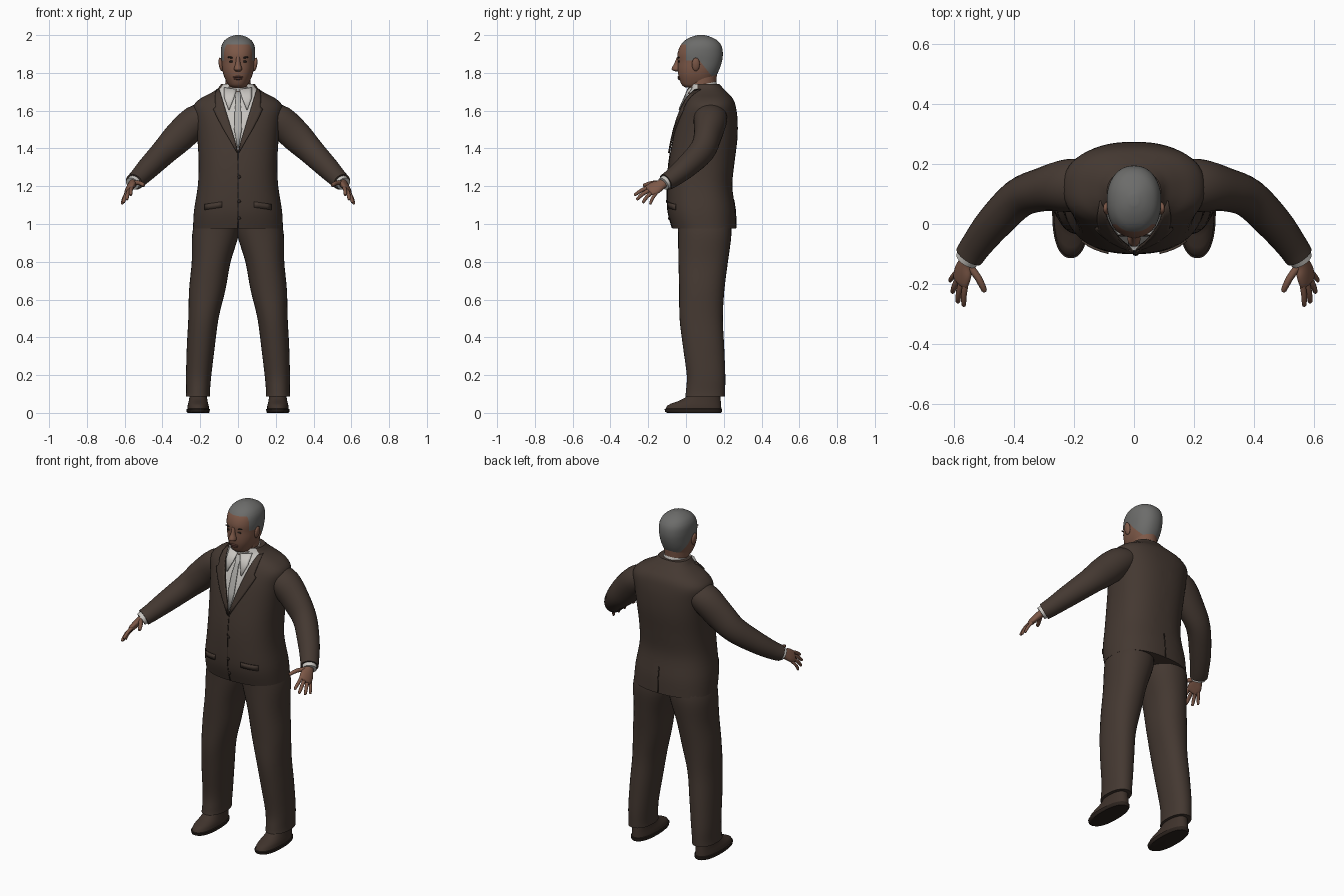
import bpy, bmesh, math
from mathutils import Vector, Matrix


def material(name, rgb):
    m = bpy.data.materials.new(name)
    m.diffuse_color = (*rgb, 1)
    return m


SUIT = material("dark brown cloth", (0.058, 0.040, 0.031))
SEAM = material("seam brown", (0.025, 0.017, 0.013))
SHOE = material("shoe leather", (0.050, 0.033, 0.025))
SKIN = material("skin", (0.205, 0.098, 0.064))
LIP = material("lips", (0.13, 0.055, 0.042))
HAIR = material("grey hair", (0.15, 0.15, 0.145))
DARK = material("eyes and brows", (0.025, 0.018, 0.015))
SHIRT = material("off white shirt", (0.58, 0.56, 0.53))
TIE = material("pale grey tie", (0.44, 0.43, 0.41))


def finish(name, bm, mats, mirror=False, cuts=(), rule=None, thick=0):
    """Cut colour borders, colour the faces, shade and link the object."""
    for co, no in cuts:
        bmesh.ops.bisect_plane(bm, geom=bm.verts[:] + bm.edges[:] + bm.faces[:],
                               plane_co=co, plane_no=no, dist=1e-5)
    bmesh.ops.recalc_face_normals(bm, faces=bm.faces[:])
    for f in bm.faces:
        f.smooth = True
        if rule:
            f.material_index = rule(f.calc_center_median())
    for e in bm.edges:
        e.smooth = e.calc_face_angle(0) < 0.75
    me = bpy.data.meshes.new(name)
    bm.to_mesh(me)
    bm.free()
    for m in mats:
        me.materials.append(m)
    ob = bpy.data.objects.new(name, me)
    bpy.context.collection.objects.link(ob)
    if thick:
        mod = ob.modifiers.new("thickness", 'SOLIDIFY')
        mod.thickness, mod.offset = thick, 0
    if mirror:
        ob.modifiers.new("mirror", 'MIRROR').use_mirror_merge = False
    return ob


def dense(rows, k=4):
    """Smooth in-between rows through the given rows."""
    out = []
    for i in range(len(rows) - 1):
        a, b, c, d = rows[max(i - 1, 0)], rows[i], rows[i + 1], rows[min(i + 2, len(rows) - 1)]
        for j in range(k):
            t = j / k
            out.append(tuple(0.5 * (2 * q + (r - p) * t + (2 * p - 5 * q + 4 * r - s) * t * t
                                    + (3 * q - p - 3 * r + s) * t ** 3)
                             for p, q, r, s in zip(a, b, c, d)))
    return out + [tuple(rows[-1])]


def skin_rings(rings, seg, e=2.0):
    """Rings are (centre, u, v); returns a capped loft."""
    bm, loops = bmesh.new(), []
    for c, u, v in rings:
        loop = []
        for i in range(seg):
            a = 2 * math.pi * i / seg
            ca, sa = math.cos(a), math.sin(a)
            loop.append(bm.verts.new(c + u * math.copysign(abs(ca) ** (2 / e), ca)
                                     + v * math.copysign(abs(sa) ** (2 / e), sa)))
        loops.append(loop)
    for p, q in zip(loops, loops[1:]):
        for i in range(seg):
            j = (i + 1) % seg
            bm.faces.new((p[i], p[j], q[j], q[i]))
    bm.faces.new(loops[0])
    bm.faces.new(loops[-1])
    return bm


def stack(name, rows, mats, seg=40, e=2.0, **kw):
    """Level rings: (z, centre x, front y, back y, half width)."""
    rings = [(Vector((cx, (y0 + y1) / 2, z)), Vector((rx, 0, 0)), Vector((0, (y1 - y0) / 2, 0)))
             for z, cx, y0, y1, rx in rows]
    return finish(name, skin_rings(rings, seg, e), mats, **kw)


def tube(name, rows, mat, side=(0, 0, 1), seg=24, k=4, **kw):
    """Rings along a path: (x, y, z, radius toward side, other radius)."""
    rows, rings = dense(rows, k), []
    for i, r in enumerate(rows):
        d = Vector(rows[min(i + 1, len(rows) - 1)][:3]) - Vector(rows[max(i - 1, 0)][:3])
        d.normalize()
        u = Vector(side) - d * d.dot(Vector(side))
        u.normalize()
        rings.append((Vector(r[:3]), u * r[3], d.cross(u) * r[4]))
    return finish(name, skin_rings(rings, seg), [mat], **kw)


def ball(name, loc, size, mat, mirror=False, tilt=0.0):
    bm = bmesh.new()
    mx = Matrix.Translation(loc) @ Matrix.Rotation(tilt, 4, 'Y') @ Matrix.Diagonal((*size, 1))
    bmesh.ops.create_uvsphere(bm, u_segments=16, v_segments=10, radius=1, matrix=mx)
    finish(name, bm, [mat], mirror)


def surf_y(rows, x, z, sign=-1, e=2.4):
    """Depth of a stacked body's front (or back) at x, z."""
    for a, b in zip(rows, rows[1:]):
        if z <= b[0]:
            break
    t = min(max((z - a[0]) / (b[0] - a[0]), 0), 1)
    y0, y1, rx = (a[i] + (b[i] - a[i]) * t for i in (2, 3, 4))
    return (y0 + y1) / 2 + sign * (y1 - y0) / 2 * max(1 - abs(x / rx) ** e, 0) ** (1 / e)


def patch(name, left, right, mat, lift=0.004, thick=0.006, sign=-1, mirror=False, cols=5):
    """Cloth plate lying on the torso between two (x, z) edges."""
    bm, grid = bmesh.new(), []
    for (xa, za), (xb, zb) in zip(left, right):
        row = []
        for j in range(cols):
            x, z = xa + (xb - xa) * j / (cols - 1), za + (zb - za) * j / (cols - 1)
            row.append(bm.verts.new((x, surf_y(TORSO, x, z, sign) + sign * lift, z)))
        grid.append(row)
    for p, q in zip(grid, grid[1:]):
        for j in range(cols - 1):
            bm.faces.new((p[j], p[j + 1], q[j + 1], q[j]))
    finish(name, bm, [mat], mirror, thick=thick)


# Jacket body with the shirt showing in the V opening
TORSO = dense([(0.975, 0, -0.072, 0.266, 0.238), (1.07, 0, -0.097, 0.262, 0.233),
               (1.20, 0, -0.100, 0.245, 0.213), (1.32, 0, -0.092, 0.256, 0.208),
               (1.45, 0, -0.070, 0.272, 0.215), (1.55, 0, -0.045, 0.273, 0.226),
               (1.62, 0, -0.018, 0.264, 0.236), (1.66, 0, 0.000, 0.250, 0.205),
               (1.69, 0, 0.016, 0.225, 0.150), (1.715, 0, 0.024, 0.200, 0.110),
               (1.74, 0, 0.030, 0.178, 0.090)])
V_LOW, V_SLOPE = 1.39, 0.306
stack("jacket", TORSO, [SUIT, SHIRT], seg=56, e=2.4,
      cuts=[((0, 0, V_LOW), (1, 0, -V_SLOPE)), ((0, 0, V_LOW), (1, 0, V_SLOPE)),
            ((0, 0.06, 0), (0, 1, 0))],
      rule=lambda c: int(c.y < 0.06 and abs(c.x) < V_SLOPE * (c.z - V_LOW)))

# Lapels with a notch, collar flaps, tie
inner, outer = [], []
for z, w in [(1.375, 0.004), (1.44, 0.028), (1.50, 0.046), (1.56, 0.060), (1.60, 0.066),
             (1.615, 0.048), (1.65, 0.042), (1.68, 0.032), (1.71, 0.014)]:
    x = max(V_SLOPE * (z - V_LOW), 0.001)
    inner.append((x, z))
    outer.append((x + w, z + 0.1 * w))
patch("lapel", inner, outer, SUIT, lift=0.007, thick=0.009, mirror=True)
patch("shirt_collar_flap", [(0.008, 1.712), (0.022, 1.665), (0.046, 1.605)],
      [(0.074, 1.722), (0.072, 1.665), (0.050, 1.605)], SHIRT, lift=0.014, mirror=True)
patch("tie", [(-0.018, 1.70), (-0.012, 1.65), (-0.017, 1.60), (-0.020, 1.50), (-0.004, 1.405)],
      [(0.018, 1.70), (0.012, 1.65), (0.017, 1.60), (0.020, 1.50), (0.004, 1.405)], TIE, lift=0.007)

# Jacket opening, pockets, back vent and buttons
levels = [0.978 + 0.05 * i for i in range(9)]
patch("front_opening", [(-0.002, z) for z in levels], [(0.002, z) for z in levels],
      SEAM, lift=0.001, thick=0.003, cols=2)
patch("back_vent", [(-0.002, z) for z in levels[:4]], [(0.003, z) for z in levels[:4]],
      SEAM, lift=0.001, thick=0.003, sign=1, cols=2)
patch("pocket_flap", [(0.085, 1.118), (0.085, 1.088)], [(0.175, 1.105), (0.175, 1.075)],
      SUIT, lift=0.004, thick=0.007, mirror=True)
for z in (1.25, 1.12, 1.03):
    ball("jacket_button", (0.006, surf_y(TORSO, 0, z) - 0.002, z), (0.009, 0.004, 0.009), SEAM)

# Sleeves and shirt cuffs
tube("sleeve", [(0.150, 0.130, 1.580, 0.065, 0.085), (0.222, 0.128, 1.545, 0.084, 0.088),
                (0.305, 0.115, 1.468, 0.084, 0.073), (0.385, 0.085, 1.388, 0.072, 0.066),
                (0.470, 0.000, 1.302, 0.060, 0.060), (0.525, -0.070, 1.245, 0.050, 0.052),
                (0.550, -0.107, 1.222, 0.045, 0.049)], SUIT, seg=28, mirror=True)
tube("shirt_cuff", [(0.540, -0.092, 1.233, 0.038, 0.040), (0.559, -0.120, 1.213, 0.036, 0.039)],
     SHIRT, k=1, mirror=True)

# Hands
ACROSS = (0.032, 0.037, -0.035)
tube("palm", [(0.547, -0.105, 1.228, 0.027, 0.022), (0.560, -0.130, 1.210, 0.029, 0.021),
              (0.570, -0.160, 1.194, 0.040, 0.019), (0.578, -0.190, 1.178, 0.038, 0.015),
              (0.580, -0.198, 1.173, 0.030, 0.008)], SKIN, side=ACROSS, seg=20, mirror=True)


def finger(name, a, b, c, r):
    a, b, c = Vector(a), Vector(b), Vector(c)
    tip = b.lerp(c, 0.88)
    tube(name, [(*a, r, r), (*b, r * 0.95, r * 0.95), (*tip, r * 0.75, r * 0.75),
                (*c, r * 0.25, r * 0.25)], SKIN, side=ACROSS, seg=10, k=2, mirror=True)


finger("index_finger", (0.560, -0.188, 1.199), (0.567, -0.232, 1.180), (0.568, -0.274, 1.152), 0.0105)
finger("middle_finger", (0.572, -0.182, 1.185), (0.584, -0.226, 1.161), (0.588, -0.262, 1.128), 0.0108)
finger("ring_finger", (0.582, -0.172, 1.173), (0.598, -0.205, 1.146), (0.606, -0.229, 1.112), 0.0103)
finger("little_finger", (0.590, -0.158, 1.163), (0.606, -0.178, 1.135), (0.614, -0.190, 1.104), 0.0090)
finger("thumb", (0.550, -0.138, 1.218), (0.519, -0.181, 1.217), (0.497, -0.226, 1.203), 0.0125)

# Trouser legs
stack("trouser_leg", dense([(1.02, 0.112, -0.045, 0.235, 0.115), (0.94, 0.120, -0.042, 0.240, 0.123),
                            (0.80, 0.142, -0.040, 0.222, 0.103), (0.65, 0.163, -0.036, 0.203, 0.096),
                            (0.50, 0.183, -0.034, 0.195, 0.080), (0.35, 0.197, -0.016, 0.202, 0.074),
                            (0.20, 0.208, 0.004, 0.208, 0.067), (0.12, 0.211, 0.000, 0.207, 0.063),
                            (0.088, 0.212, -0.004, 0.206, 0.064)]), [SUIT], seg=32, e=2.2, mirror=True)

# Shoes: sole colour below, leather above
stack("shoe", [(0.0, 0.211, -0.098, 0.186, 0.056), (0.006, 0.211, -0.110, 0.190, 0.061),
               (0.020, 0.211, -0.114, 0.191, 0.062), (0.022, 0.211, -0.108, 0.187, 0.057),
               (0.038, 0.211, -0.100, 0.186, 0.056), (0.050, 0.211, -0.078, 0.185, 0.053),
               (0.062, 0.211, -0.042, 0.184, 0.050), (0.080, 0.211, -0.006, 0.182, 0.047),
               (0.120, 0.211, 0.030, 0.180, 0.044)], [SHOE, SEAM], e=2.3, mirror=True,
      rule=lambda c: int(c.z < 0.021))

# Neck and shirt collar band
stack("neck", dense([(1.64, 0, 0.020, 0.165, 0.070), (1.72, 0, 0.012, 0.158, 0.066),
                     (1.80, 0, 0.015, 0.165, 0.066)]), [SKIN], seg=32)
tube("shirt_collar", [(0, 0.105, 1.650, 0.080, 0.077), (0, 0.085, 1.737, 0.077, 0.072)], SHIRT,
     side=(0, 1, 0), seg=32, k=3)

# Head, with the hair area cut cleanly into it
HEAD = dense([(1.722, 0, 0.000, 0.085, 0.030), (1.732, 0, -0.018, 0.105, 0.046),
              (1.752, 0, -0.030, 0.140, 0.060), (1.785, 0, -0.040, 0.160, 0.075),
              (1.82, 0, -0.044, 0.177, 0.084), (1.86, 0, -0.044, 0.190, 0.088),
              (1.90, 0, -0.045, 0.195, 0.091), (1.94, 0, -0.032, 0.189, 0.088),
              (1.97, 0, -0.008, 0.168, 0.073), (1.99, 0, 0.028, 0.132, 0.045),
              (2.00, 0, 0.062, 0.098, 0.014)])
stack("head", HEAD, [SKIN, HAIR], seg=44, e=2.2,
      cuts=[((0, 0, 1.95), (0, 0, 1)), ((0, 0, 0), (0, 1, 0)), ((0, 0, 1.865), (0, 0, 1)),
            ((0, 0.075, 0), (0, 1, 0)), ((0, 0.075, 1.86), (0, 1.25, 1))],
      rule=lambda c: int(c.z > 1.95 or (c.y > 0 and c.z > 1.865)
                         or (c.y > 0.075 and c.z > 1.86 - 1.25 * (c.y - 0.075))))


# Face
def on_face(x, z, out=0.0):
    return (x, surf_y(HEAD, x, z, -1, 2.2) - out, z)


stack("nose", dense([(1.808, 0, -0.056, -0.030, 0.012), (1.816, 0, -0.074, -0.025, 0.021),
                     (1.828, 0, -0.074, -0.025, 0.020), (1.850, 0, -0.062, -0.025, 0.013),
                     (1.885, 0, -0.048, -0.028, 0.010)]), [SKIN], seg=20)
ball("eye", on_face(0.034, 1.860), (0.015, 0.004, 0.005), DARK, True)
ball("eyebrow", on_face(0.036, 1.881), (0.021, 0.004, 0.0045), DARK, True, tilt=-0.12)
ball("upper_lip", on_face(0, 1.778), (0.027, 0.007, 0.005), LIP)
ball("lower_lip", on_face(0, 1.769), (0.023, 0.008, 0.006), LIP)
ball("ear", (0.091, 0.052, 1.845), (0.011, 0.021, 0.036), SKIN, True, tilt=0.15)
